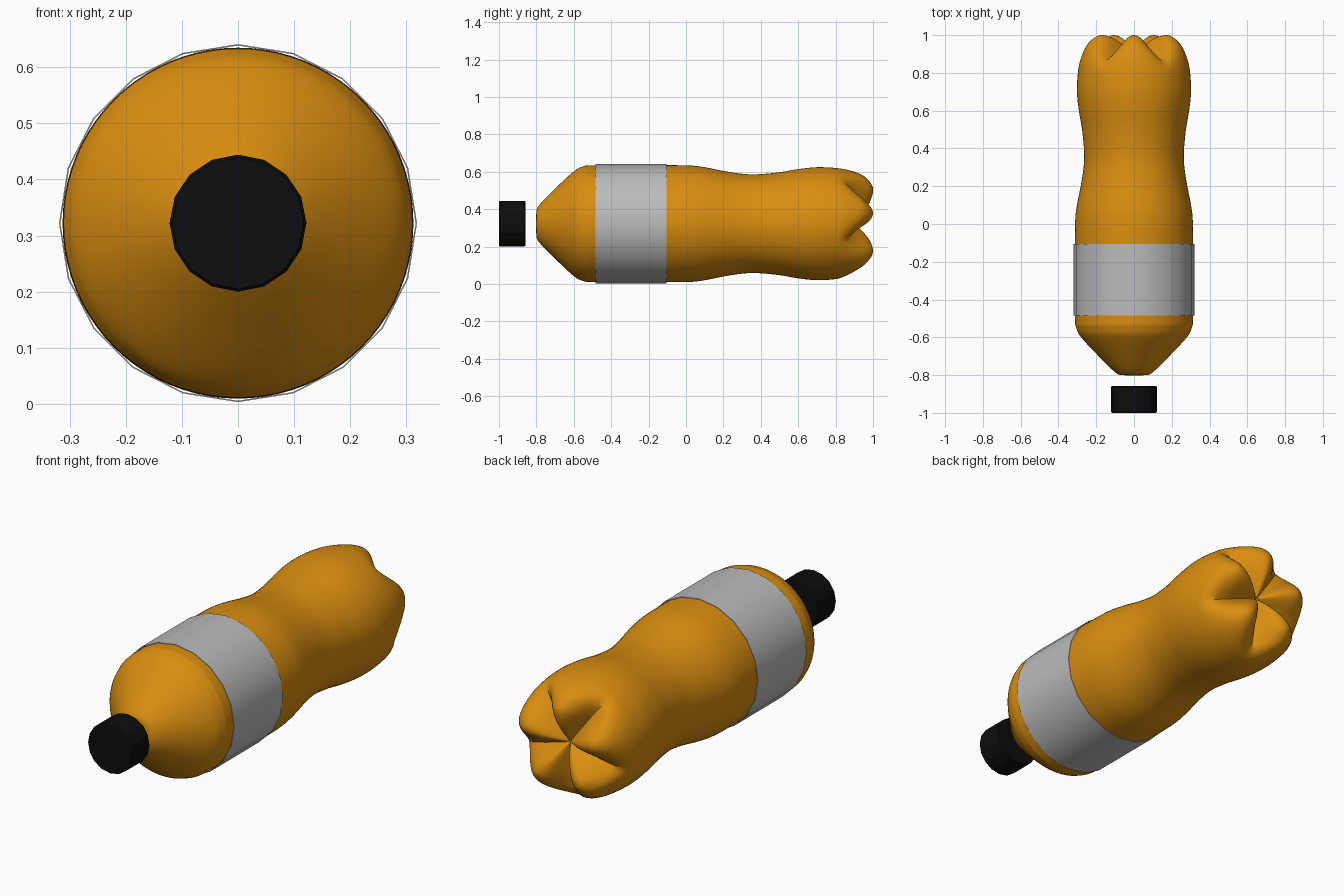
import bpy, bmesh, math
from mathutils import Vector

AXIS_Z = 0.322

cube = bpy.data.objects.get("Cube")
if cube:
    bpy.data.objects.remove(cube, do_unlink=True)


def material(name, rgb, roughness=0.5):
    mat = bpy.data.materials.new(name)
    mat.use_nodes = True
    mat.diffuse_color = (*rgb, 1)
    bsdf = mat.node_tree.nodes["Principled BSDF"]
    bsdf.inputs["Base Color"].default_value = (*rgb, 1)
    bsdf.inputs["Roughness"].default_value = roughness
    return mat


def smooth_curve(points, steps):
    """Catmull-Rom curve through (y, radius) points."""
    pts = [Vector(p) for p in points]
    pts = [pts[0]] + pts + [pts[-1]]
    out = []
    for a, b, c, d in zip(pts, pts[1:], pts[2:], pts[3:]):
        for k in range(steps):
            t = k / steps
            out.append(0.5 * (2 * b + (c - a) * t + (2 * a - 5 * b + 4 * c - d) * t ** 2
                              + (3 * b - a - 3 * c + d) * t ** 3))
    return out + [pts[-1]]


def lathe(name, profile_at, segments, mat, smooth_angle=None):
    """Sweep a profile round the y axis; profile_at(angle) gives (y, radius) pairs."""
    bm = bmesh.new()
    columns = []
    for i in range(segments):
        a = math.pi / 2 + math.tau * i / segments
        columns.append([bm.verts.new((r * math.cos(a), y, AXIS_Z + r * math.sin(a)))
                        for y, r in profile_at(a)])
    for i, col in enumerate(columns):
        nxt = columns[(i + 1) % segments]
        for j in range(len(col) - 1):
            bm.faces.new((col[j], col[j + 1], nxt[j + 1], nxt[j]))
    bmesh.ops.remove_doubles(bm, verts=bm.verts, dist=0.0001)
    bmesh.ops.recalc_face_normals(bm, faces=bm.faces)
    mesh = bpy.data.meshes.new(name)
    bm.to_mesh(mesh)
    bm.free()
    mesh.materials.append(mat)
    obj = bpy.data.objects.new(name, mesh)
    bpy.context.collection.objects.link(obj)
    if smooth_angle:
        bpy.ops.object.select_all(action="DESELECT")
        obj.select_set(True)
        bpy.context.view_layer.objects.active = obj
        bpy.ops.object.shade_smooth_by_angle(angle=math.radians(smooth_angle))
    return obj


orange = material("orange drink", (0.7, 0.27, 0.005))
grey = material("label grey", (0.5, 0.5, 0.5))
black = material("cap black", (0.004, 0.004, 0.004))

# Bottle body: shoulder, straight band, waist, then a five-lobed base
side = [(-0.8, 0), (-0.8, 0.06), (-0.785, 0.1), (-0.7, 0.187), (-0.6, 0.28),
        (-0.55, 0.306), (-0.5, 0.312), (-0.25, 0.312), (0, 0.312), (0.1, 0.302),
        (0.2, 0.282), (0.3, 0.267), (0.38, 0.264), (0.5, 0.275), (0.6, 0.292), (0.7, 0.302)]
lobe_end = [(0.8, 0.298), (0.88, 0.284), (0.95, 0.256), (0.99, 0.214),
            (1.0, 0.175), (0.985, 0.12), (0.95, 0.06), (0.9, 0)]
groove_end = [(0.8, 0.296), (0.84, 0.282), (0.866, 0.25), (0.88, 0.2),
              (0.89, 0.15), (0.895, 0.1), (0.9, 0.05), (0.9, 0)]
lobe_curve = smooth_curve(side + lobe_end, 4)
groove_curve = smooth_curve(side + groove_end, 4)


def body_profile(angle):
    w = abs(math.cos(2.5 * (angle - math.pi / 2))) ** 1.2
    return [(g.lerp(l, w).x, max(0, g.lerp(l, w).y)) for g, l in zip(groove_curve, lobe_curve)]


lathe("bottle_body", body_profile, 80, orange, 50)

# Label sleeve: thin closed band
band = [(-0.485, 0.319), (-0.105, 0.319), (-0.105, 0.3165), (-0.485, 0.3165), (-0.485, 0.319)]
lathe("label_sleeve", lambda a: band, 20, grey, 40)

# Cap: separate disc with slightly eased rims
cap = [(-1, 0), (-1, 0.117), (-0.994, 0.122), (-0.864, 0.122), (-0.858, 0.117), (-0.858, 0)]
lathe("cap", lambda a: cap, 16, black)
